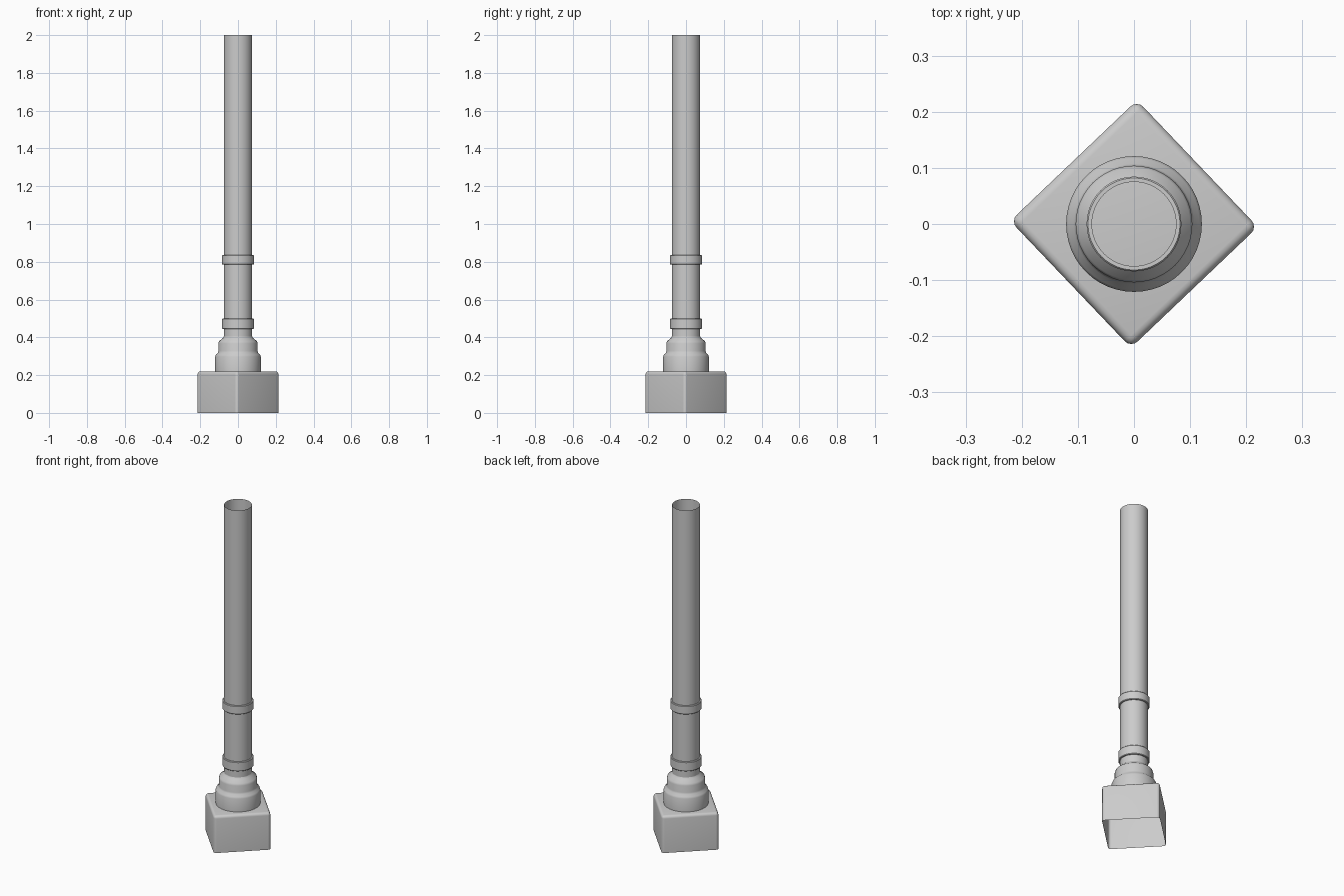
import bpy, bmesh
from math import pi, cos, sin, radians

if "Cube" in bpy.data.objects:
    bpy.data.objects.remove(bpy.data.objects["Cube"])

SEGMENTS = 48


def finish(name, bm, angle=35):
    mesh = bpy.data.meshes.new(name)
    bm.to_mesh(mesh)
    bm.free()
    obj = bpy.data.objects.new(name, mesh)
    bpy.context.collection.objects.link(obj)
    bpy.ops.object.select_all(action='DESELECT')
    obj.select_set(True)
    bpy.context.view_layer.objects.active = obj
    bpy.ops.object.shade_smooth_by_angle(angle=radians(angle))
    return obj


def lathe(name, profile, angle=35):
    """Revolve (radius, height) points, listed bottom to top, around z."""
    bm = bmesh.new()
    rings = [[bm.verts.new((r * cos(2 * pi * i / SEGMENTS),
                            r * sin(2 * pi * i / SEGMENTS), z))
              for i in range(SEGMENTS)] for r, z in profile]
    for low, high in zip(rings, rings[1:]):
        for i in range(SEGMENTS):
            j = (i + 1) % SEGMENTS
            bm.faces.new((low[i], low[j], high[j], high[i]))
    return finish(name, bm, angle)


# Square base: rounded sides and top, open underneath, turned almost 45 degrees
HALF, HEIGHT = 0.156, 0.22
bm = bmesh.new()
bmesh.ops.create_cube(bm, size=1)
for v in bm.verts:
    v.co = (v.co.x * 2 * HALF, v.co.y * 2 * HALF, (v.co.z + 0.5) * HEIGHT)
bottom = [f for f in bm.faces if f.normal.z < -0.5]
bmesh.ops.delete(bm, geom=bottom, context='FACES_ONLY')
edges = [e for e in bm.edges if any(v.co.z > 0.1 for v in e.verts)]
bmesh.ops.bevel(bm, geom=edges, offset=0.016, segments=4, profile=0.5,
                affect='EDGES')
base = finish("base", bm, 40)
base.rotation_euler.z = radians(43.6)

# Stepped foot
lathe("stepped_foot", [
    (0.121, 0.215), (0.121, 0.298), (0.117, 0.308), (0.107, 0.318),
    (0.104, 0.328), (0.104, 0.368), (0.100, 0.380), (0.080, 0.396),
    (0.075, 0.405)], 50)

# Hollow pole, open at the top
lathe("pole", [(0.075, 0.40), (0.075, 2.0)])

# Collars around the pole
for name, z0, z1 in (("lower_collar", 0.445, 0.50),
                     ("upper_collar", 0.785, 0.835)):
    lathe(name, [(0.075, z0), (0.082, z0), (0.0845, z0 + 0.003),
                 (0.0845, z1 - 0.003), (0.082, z1), (0.075, z1)])
